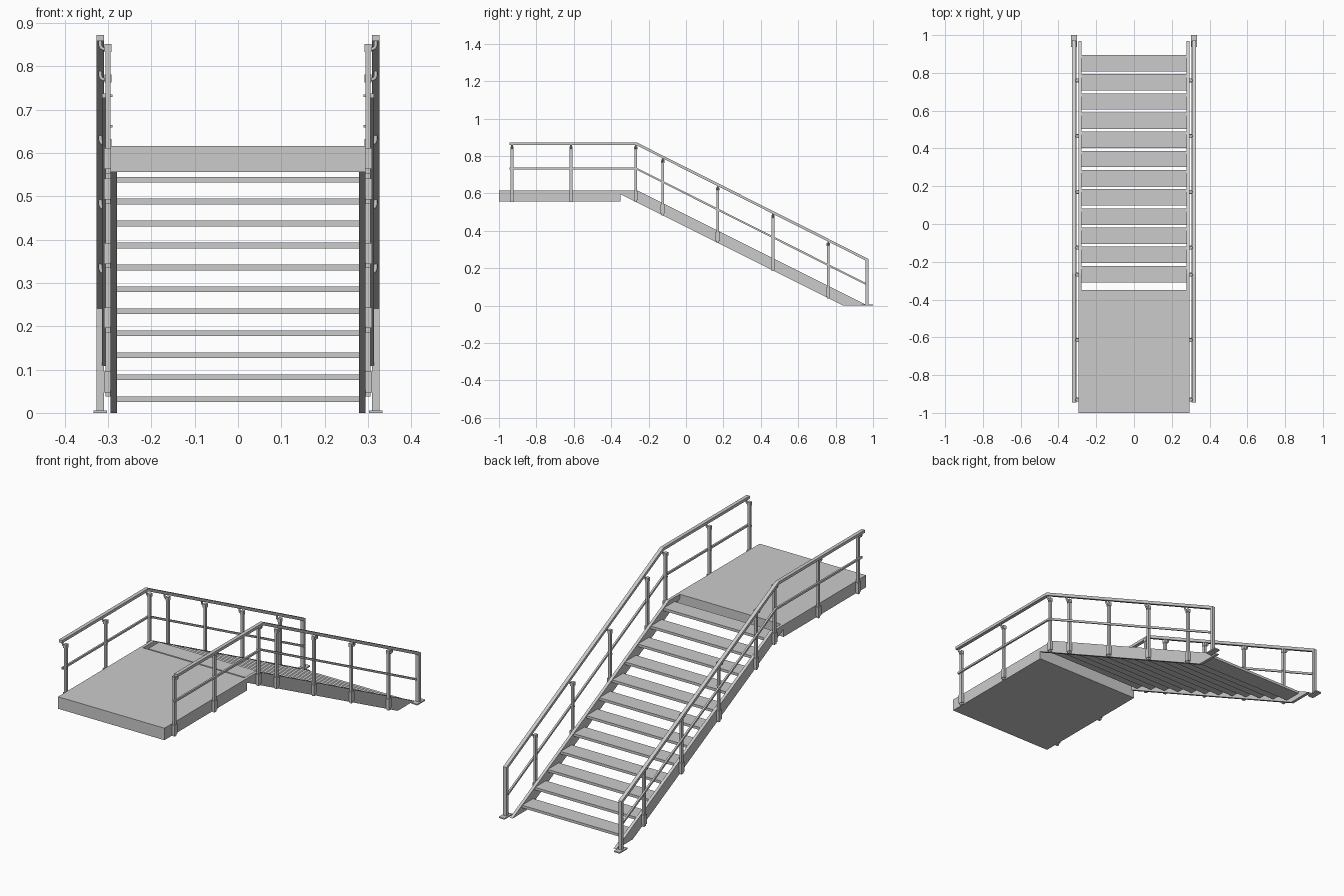
import bpy, bmesh
from mathutils import Vector

if "Cube" in bpy.data.objects:
    bpy.data.objects.remove(bpy.data.objects["Cube"])


def mesh_object(name, bm):
    bmesh.ops.recalc_face_normals(bm, faces=bm.faces[:])
    me = bpy.data.meshes.new(name)
    bm.to_mesh(me)
    bm.free()
    ob = bpy.data.objects.new(name, me)
    bpy.context.collection.objects.link(ob)
    return ob


def box(name, x0, x1, y0, y1, z0, z1):
    bm = bmesh.new()
    bmesh.ops.create_cube(bm, size=1)
    for v in bm.verts:
        v.co = Vector(((x0 + x1) / 2 + v.co.x * (x1 - x0),
                       (y0 + y1) / 2 + v.co.y * (y1 - y0),
                       (z0 + z1) / 2 + v.co.z * (z1 - z0)))
    return mesh_object(name, bm)


def side_box(name, s, x0, x1, *yz):
    return box(name, min(s * x0, s * x1), max(s * x0, s * x1), *yz)


def plate(name, x0, x1, profile):
    # yz profile extruded along x
    bm = bmesh.new()
    a = [bm.verts.new((x0, y, z)) for y, z in profile]
    b = [bm.verts.new((x1, y, z)) for y, z in profile]
    bm.faces.new(a)
    bm.faces.new(b)
    n = len(a)
    for i in range(n):
        j = (i + 1) % n
        bm.faces.new((a[i], a[j], b[j], b[i]))
    return mesh_object(name, bm)


def bar(name, x, width, thick, path):
    # mitred rectangular bar following a yz path
    pts = [Vector(p) for p in path]
    bm = bmesh.new()
    rings = []
    for i, p in enumerate(pts):
        dirs = []
        if i > 0:
            dirs.append((p - pts[i - 1]).normalized())
        if i < len(pts) - 1:
            dirs.append((pts[i + 1] - p).normalized())
        norms = [Vector((-d.y, d.x)) for d in dirs]
        m = sum(norms, Vector((0, 0))).normalized()
        off = m * (thick / 2 / m.dot(norms[0]))
        ring = []
        for sx, sn in ((-1, -1), (1, -1), (1, 1), (-1, 1)):
            q = p + off * sn
            ring.append(bm.verts.new((x + sx * width / 2, q.x, q.y)))
        rings.append(ring)
    for r, t in zip(rings, rings[1:]):
        for k in range(4):
            j = (k + 1) % 4
            bm.faces.new((r[k], r[j], t[j], t[k]))
    bm.faces.new(rings[0])
    bm.faces.new(rings[-1])
    return mesh_object(name, bm)


def tube(name, points, radius):
    cu = bpy.data.curves.new(name, 'CURVE')
    cu.dimensions = '3D'
    cu.bevel_depth = radius
    cu.bevel_resolution = 1
    cu.use_fill_caps = True
    sp = cu.splines.new('POLY')
    sp.points.add(len(points) - 1)
    for p, co in zip(sp.points, points):
        p.co = (*co, 1)
    ob = bpy.data.objects.new(name, cu)
    bpy.context.collection.objects.link(ob)
    return ob


def rail_drop(y):
    # how far the sloping line has fallen at y
    return max(0, y + 0.265) * 0.503


# landing
box("landing", -0.294, 0.294, -1.0, -0.35, 0.556, 0.616)

# treads
for i in range(12):
    y, z = 0.895 - 0.1015 * i, 0.038 + 0.0507 * i
    box("tread", -0.281, 0.281, y - 0.087, y, z - 0.013, z)

for s in (-1, 1):
    # stringer
    plate("stringer", s * 0.279, s * 0.294,
          [(-0.352, 0.616), (-0.262, 0.616), (0.97, 0), (0.84, 0), (-0.352, 0.596)])

    # handrail with end post and foot plate
    bar("handrail", s * 0.318, 0.018, 0.014,
        [(-0.945, 0.865), (-0.265, 0.865), (0.968, 0.245), (0.968, 0.003)])
    side_box("foot_plate", s, 0.302, 0.334, 0.938, 1.0, 0, 0.006)

    # middle rail
    bar("middle_rail", s * 0.309, 0.009, 0.010,
        [(-0.945, 0.732), (-0.265, 0.732), (0.966, 0.113)])

    # posts with clamp, cap, bolt and curved rail bracket
    for y in (-0.93, -0.615, -0.268, -0.125, 0.17, 0.465, 0.76):
        d = rail_drop(y)
        low = 0.553 - d
        top = 0.853 - d
        side_box("post", s, 0.294, 0.306, y - 0.007, y + 0.007, low, top - 0.004)
        side_box("post_clamp", s, 0.293, 0.309, y - 0.011, y + 0.011, low + 0.010, low + 0.058)
        side_box("post_cap", s, 0.292, 0.308, y - 0.009, y + 0.009, top - 0.020, top - 0.002)
        side_box("rail_bolt", s, 0.290, 0.310, y - 0.003, y + 0.003, 0.729 - d, 0.735 - d)
        tube("rail_bracket", [(s * 0.304, y, top - 0.013), (s * 0.311, y, top - 0.013),
                              (s * 0.316, y, top - 0.010), (s * 0.318, y, top - 0.004),
                              (s * 0.318, y, top + 0.010)], 0.0045)
